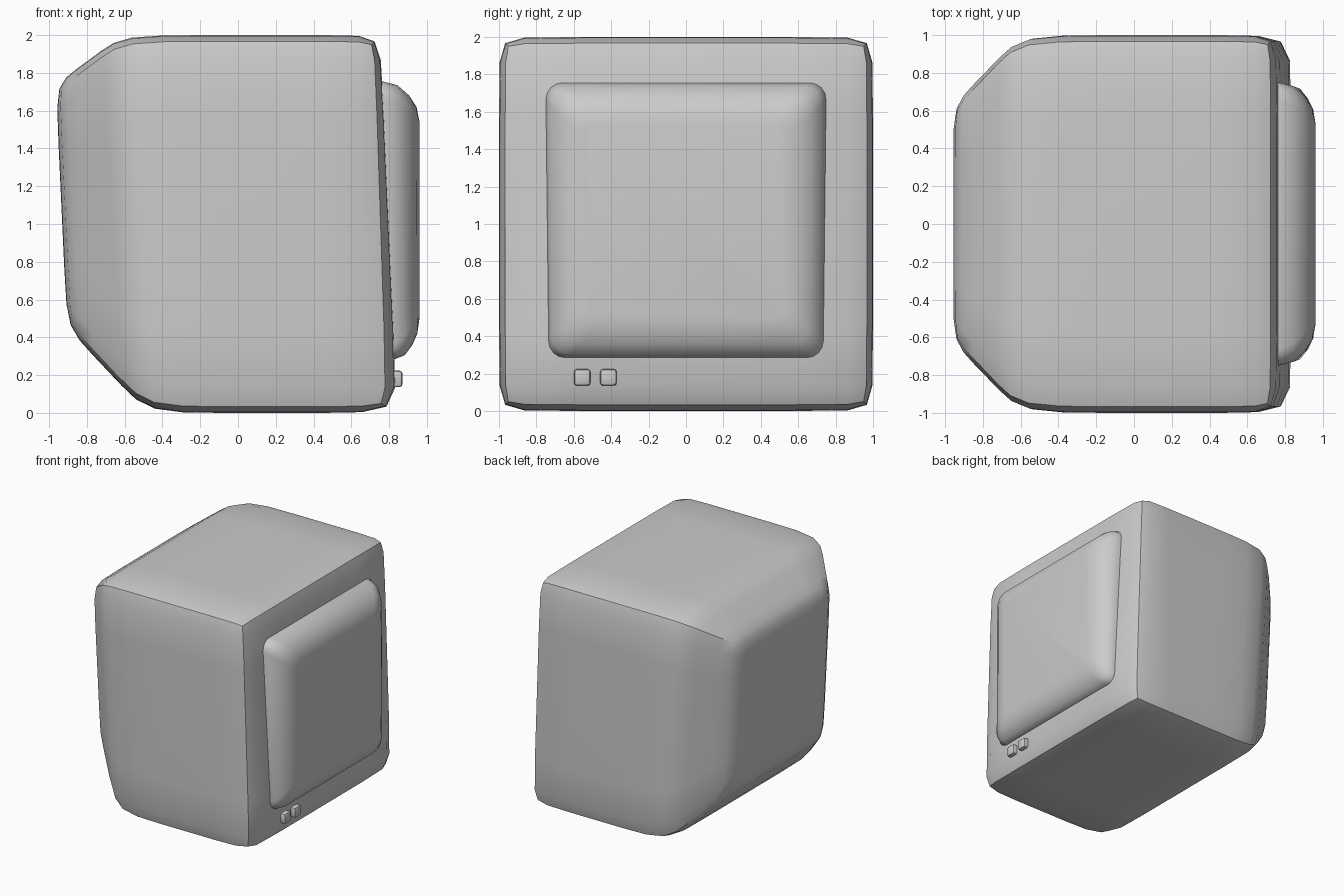
import bpy, bmesh, math

if "Cube" in bpy.data.objects:
    bpy.data.objects.remove(bpy.data.objects["Cube"])


def lerp(a, b, t):
    return tuple(p + (q - p) * t for p, q in zip(a, b))


def finish(bm, name, angle=30):
    bmesh.ops.recalc_face_normals(bm, faces=bm.faces[:])
    me = bpy.data.meshes.new(name)
    bm.to_mesh(me)
    bm.free()
    ob = bpy.data.objects.new(name, me)
    bpy.context.collection.objects.link(ob)
    return ob


def smooth(ob, angle=30):
    bpy.ops.object.select_all(action='DESELECT')
    bpy.context.view_layer.objects.active = ob
    ob.select_set(True)
    for m in list(ob.modifiers):
        bpy.ops.object.modifier_apply(modifier=m.name)
    bpy.ops.object.shade_smooth_by_angle(angle=math.radians(angle))


def front_x(z):
    return 0.845 - 0.0455 * z


# Casing: stations are (x at bottom, x at top, half width, bottom z, top z, support inset)
mid = (-0.48, -0.61, 1, 0, 2, 0.2)
back = (-0.905, -0.965, 0.63, 0.45, 1.74, 0.22)
stations = [
    (front_x(0), front_x(2), 1, 0, 2, 0.2),
    (0.5, 0.56, 1, 0, 2, 0.2),
    (-0.12, -0.2, 1, 0, 2, 0.2),
    mid, lerp(mid, back, 0.3), lerp(mid, back, 0.7), back,
]
bm = bmesh.new()
grid = {}
last = len(stations) - 1
for k, (xb, xt, hy, z0, z1, s) in enumerate(stations):
    for i, y in enumerate((-hy, -hy + s, hy - s, hy)):
        for j, z in enumerate((z0, z0 + s, z1 - s, z1)):
            if k in (0, last) or i in (0, 3) or j in (0, 3):
                x = xb + (xt - xb) * (z - z0) / (z1 - z0)
                grid[k, i, j] = bm.verts.new((x, y, z))
ring = ([(i, 0) for i in range(3)] + [(3, j) for j in range(3)]
        + [(i, 3) for i in (3, 2, 1)] + [(0, j) for j in (3, 2, 1)])
for k in range(last):
    for n in range(12):
        a, b = ring[n], ring[(n + 1) % 12]
        bm.faces.new([grid[k, *a], grid[k, *b], grid[k + 1, *b], grid[k + 1, *a]])
for k in (0, last):
    for i in range(3):
        for j in range(3):
            bm.faces.new([grid[k, i, j], grid[k, i + 1, j],
                          grid[k, i + 1, j + 1], grid[k, i, j + 1]])
casing = finish(bm, "casing")
sub = casing.modifiers.new("round", 'SUBSURF')
sub.levels = sub.render_levels = 1
smooth(casing)

# Screen: rounded rectangles stacked from the sloping front to an upright face
bm = bmesh.new()
loops = []
for t, inset, r in [(-0.3, 0, 0.09), (0, 0, 0.09), (0.4, 0.02, 0.1), (0.72, 0.075, 0.1),
                    (0.92, 0.135, 0.09), (1, 0.21, 0.06)]:
    hy, hz = 0.75 - inset, 0.735 - inset
    loop = []
    for c, (sy, sz) in enumerate([(1, 1), (-1, 1), (-1, -1), (1, -1)]):
        for q in range(5):
            a = math.pi / 2 * (c + q / 4)
            y = sy * (hy - r) + r * math.cos(a)
            z = 1.02 + sz * (hz - r) + r * math.sin(a)
            y *= 1 - 0.015 * (1.755 - z)
            x = front_x(z) * (1 - t) + 0.96 * t
            loop.append(bm.verts.new((x, y, z)))
    loops.append(loop)
for lo, hi in zip(loops, loops[1:]):
    for n in range(len(lo)):
        m = (n + 1) % len(lo)
        bm.faces.new([lo[n], lo[m], hi[m], hi[n]])
bm.faces.new(loops[-1])
bm.faces.new(loops[0][::-1])
smooth(finish(bm, "screen"), 40)

# Buttons
for n, y in enumerate((-0.555, -0.415)):
    bpy.ops.mesh.primitive_cube_add(size=1, location=(0.835, y, 0.18))
    ob = bpy.context.object
    ob.name = f"button_{n + 1}"
    ob.scale = (0.07, 0.088, 0.088)
    bpy.ops.object.transform_apply(location=False, rotation=False, scale=True)
    bev = ob.modifiers.new("bevel", 'BEVEL')
    bev.width, bev.segments = 0.015, 2
    smooth(ob, 40)
